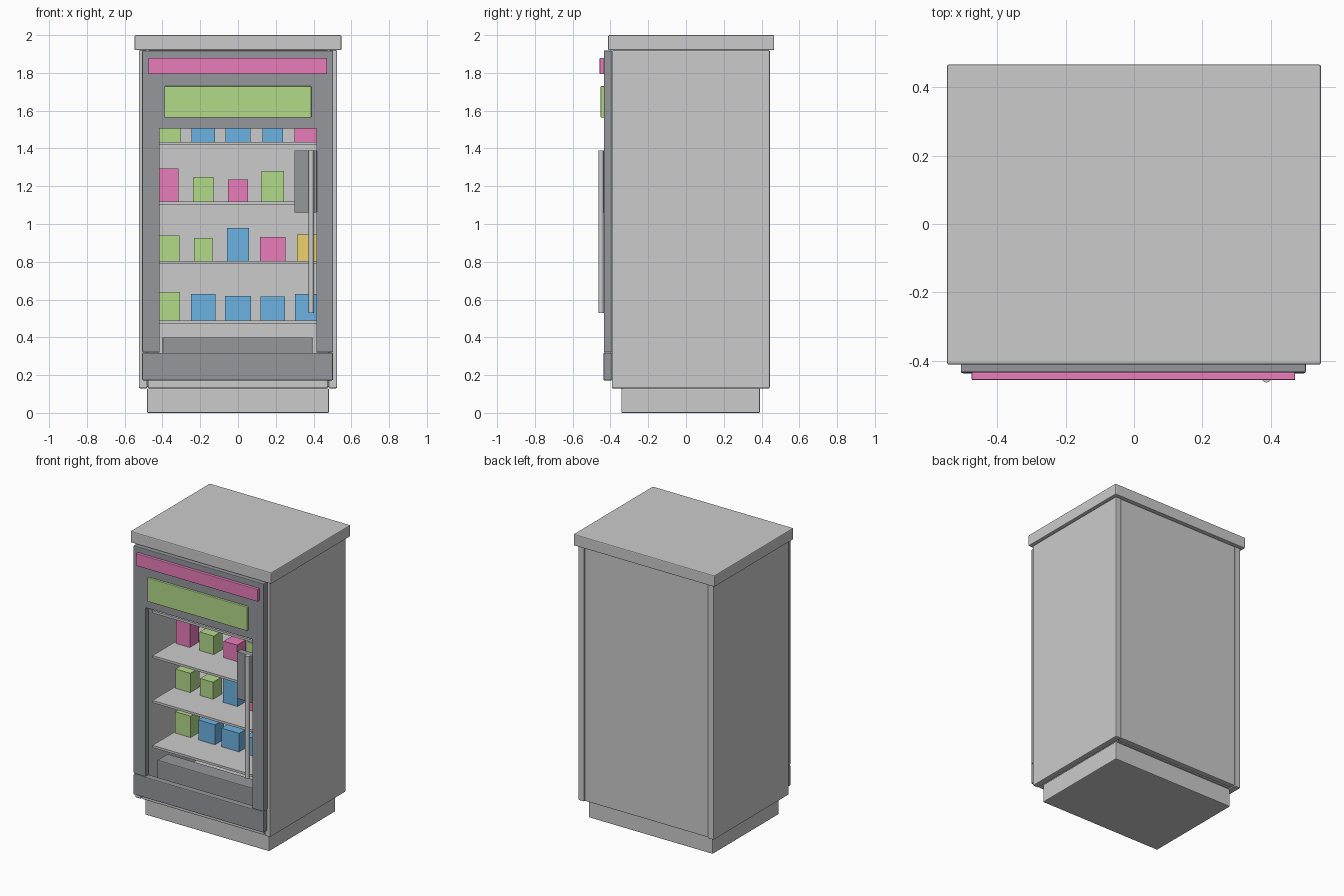
import bpy
import bmesh

if "Cube" in bpy.data.objects:
    bpy.data.objects.remove(bpy.data.objects["Cube"])

COLOURS = {
    "dark": (0.3, 0.31, 0.33, 1),
    "pink": (0.80, 0.20, 0.48, 1),
    "green": (0.45, 0.70, 0.25, 1),
    "blue": (0.15, 0.45, 0.75, 1),
    "yellow": (0.85, 0.65, 0.15, 1),
}
mats = {}
for key, rgba in COLOURS.items():
    mats[key] = bpy.data.materials.new(key)
    mats[key].diffuse_color = rgba


def finish(name, bm, colour=None, bevel=0.0):
    """Turn a bmesh into an object with optional colour and edge bevel."""
    bmesh.ops.recalc_face_normals(bm, faces=bm.faces)
    mesh = bpy.data.meshes.new(name)
    bm.to_mesh(mesh)
    bm.free()
    ob = bpy.data.objects.new(name, mesh)
    bpy.context.collection.objects.link(ob)
    if colour:
        mesh.materials.append(mats[colour])
    if bevel:
        mod = ob.modifiers.new("edge_bevel", "BEVEL")
        mod.width = bevel
        mod.segments = 2
    return ob


def box(name, x, y, z, colour=None, bevel=0.0):
    """Box from (min, max) ranges on each axis."""
    bm = bmesh.new()
    bmesh.ops.create_cube(bm, size=1)
    for v in bm.verts:
        for i, (lo, hi) in enumerate((x, y, z)):
            v.co[i] = lo if v.co[i] < 0 else hi
    return finish(name, bm, colour, bevel)


# Cabinet shell
B = 0.006
box("plinth", (-0.482, 0.482), (-0.342, 0.392), (0, 0.13), None, B)
box("top_slab", (-0.547, 0.547), (-0.412, 0.467), (1.92, 2.0), None, B)
for side, s in (("left", -1), ("right", 1)):
    box(side + "_wall", tuple(sorted((s * 0.48, s * 0.525))),
        (-0.393, 0.444), (0.13, 1.92), None, B)
box("back_wall", (-0.48, 0.48), (0.40, 0.441), (0.135, 1.92), None, B)
box("floor_panel", (-0.475, 0.475), (-0.39, 0.40), (0.13, 0.175), None, B)
box("roof_panel", (-0.48, 0.48), (-0.39, 0.40), (1.875, 1.92), None, B)

# Front frame: an upside-down U outline, extruded backwards
outline = [(-0.507, 0.32), (-0.415, 0.32), (-0.415, 1.505), (0.415, 1.505),
           (0.415, 0.32), (0.503, 0.32), (0.503, 1.918), (-0.507, 1.918)]
bm = bmesh.new()
face = bm.faces.new([bm.verts.new((x, -0.435, z)) for x, z in outline])
ext = bmesh.ops.extrude_face_region(bm, geom=[face])
for v in ext["geom"]:
    if isinstance(v, bmesh.types.BMVert):
        v.co.y = -0.39
finish("front_frame", bm, "dark", 0.004)
box("kick_panel", (-0.507, 0.503), (-0.437, -0.39), (0.172, 0.318), "dark", B)

# Front fittings
box("header_strip", (-0.475, 0.472), (-0.457, -0.433), (1.793, 1.88), "pink", 0.004)
box("display_panel", (-0.39, 0.388), (-0.452, -0.433), (1.563, 1.73), "green", 0.004)
box("control_panel", (0.298, 0.417), (-0.438, -0.392), (1.06, 1.39), "dark", 0.004)
box("collection_bin", (-0.40, 0.395), (-0.325, -0.21), (0.175, 0.40), "dark", B)

# Vertical door handle
bm = bmesh.new()
bmesh.ops.create_cone(bm, cap_ends=True, segments=12, radius1=0.015, radius2=0.015, depth=0.86)
handle = finish("door_handle", bm)
handle.location = (0.388, -0.449, 0.96)

# Shelves, each with five goods: (colour, half width, height)
rows = [
    (0.49, [("green", .06, .15), ("blue", .065, .14), ("blue", .068, .13),
            ("blue", .065, .125), ("blue", .065, .14)]),
    (0.805, [("green", .057, .135), ("green", .05, .12), ("blue", .057, .175),
             ("pink", .067, .125), ("yellow", .055, .14)]),
    (1.12, [("pink", .053, .175), ("green", .055, .13), ("pink", .052, .115),
            ("green", .06, .16), ("green", .055, .13)]),
    (1.435, [("green", .065, .14), ("blue", .063, .14), ("blue", .067, .14),
             ("blue", .055, .14), ("pink", .068, .14)]),
]
for r, (z, goods) in enumerate(rows, 1):
    box(f"shelf_{r}", (-0.44, 0.44), (-0.32, 0.29), (z - 0.016, z))
    for i, (colour, half, height) in enumerate(goods):
        cx = (i - 2) * 0.184
        box(f"goods_{r}_{i + 1}", (cx - half, cx + half), (-0.085, 0.015),
            (z, z + height), colour)

for m in bpy.data.materials:
    if m.users and not m.is_grease_pencil:
        m.use_nodes = True
        m.node_tree.nodes["Principled BSDF"].inputs["Base Color"].default_value = m.diffuse_color
